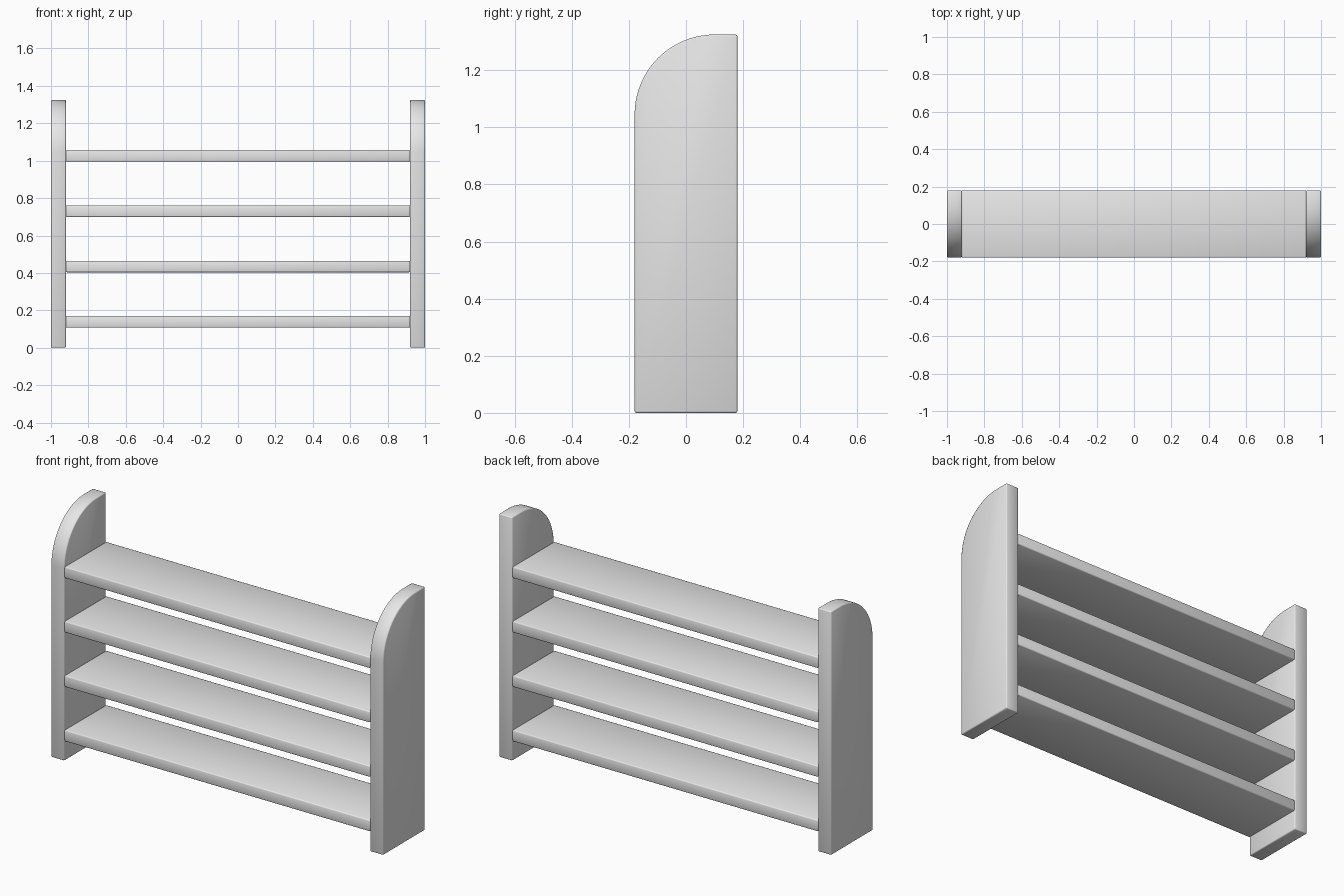
import bpy, bmesh, math

cube = bpy.data.objects.get("Cube")
if cube:
    bpy.data.objects.remove(cube, do_unlink=True)

grey = bpy.data.materials.new("plain grey")
grey.use_nodes = True
colour = (0.8, 0.8, 0.8, 1)
grey.diffuse_color = colour
grey.node_tree.nodes["Principled BSDF"].inputs["Base Color"].default_value = colour

WIDTH, HEIGHT, DEPTH = 2.0, 1.325, 0.36
PANEL = 0.08      # side panel thickness
SHELF = 0.062     # shelf thickness
RADIUS = 0.28     # rounded top front corner
EDGE = 0.006      # softened edges


def extruded_board(name, outline, x0, x1):
    """Extrude a (y, z) outline from x0 to x1 and soften its sharp edges."""
    bm = bmesh.new()
    face = bm.faces.new([bm.verts.new((x0, y, z)) for y, z in outline])
    grown = bmesh.ops.extrude_face_region(bm, geom=[face])["geom"]
    verts = [v for v in grown if isinstance(v, bmesh.types.BMVert)]
    bmesh.ops.translate(bm, verts=verts, vec=(x1 - x0, 0, 0))
    bmesh.ops.recalc_face_normals(bm, faces=bm.faces)
    sharp = [e for e in bm.edges if e.calc_face_angle(0) > math.radians(30)]
    bmesh.ops.bevel(bm, geom=sharp, offset=EDGE, segments=2, profile=0.5,
                    affect='EDGES')
    mesh = bpy.data.meshes.new(name)
    bm.to_mesh(mesh)
    bm.free()
    mesh.materials.append(grey)
    obj = bpy.data.objects.new(name, mesh)
    bpy.context.collection.objects.link(obj)
    bpy.ops.object.select_all(action='DESELECT')
    obj.select_set(True)
    bpy.context.view_layer.objects.active = obj
    bpy.ops.object.shade_smooth_by_angle(angle=math.radians(50))
    return obj


# Side panels with a quarter-round top front corner
front, back = -DEPTH / 2, DEPTH / 2
steps = 20
arc = []
for i in range(steps + 1):
    a = math.pi / 2 * i / steps
    arc.append((front + RADIUS * (1 - math.cos(a)),
                HEIGHT - RADIUS * (1 - math.sin(a))))
panel_outline = [(back, 0), (front, 0)] + arc + [(back, HEIGHT)]
inner = WIDTH / 2 - PANEL
extruded_board("left_side_panel", panel_outline, inner, WIDTH / 2)
extruded_board("right_side_panel", panel_outline, -WIDTH / 2, -inner)

# Four evenly spaced shelves
for i in range(4):
    z = 0.107 + 0.296 * i
    outline = [(back, z), (front, z), (front, z + SHELF), (back, z + SHELF)]
    extruded_board(f"shelf_{i + 1}", outline, -inner, inner)
